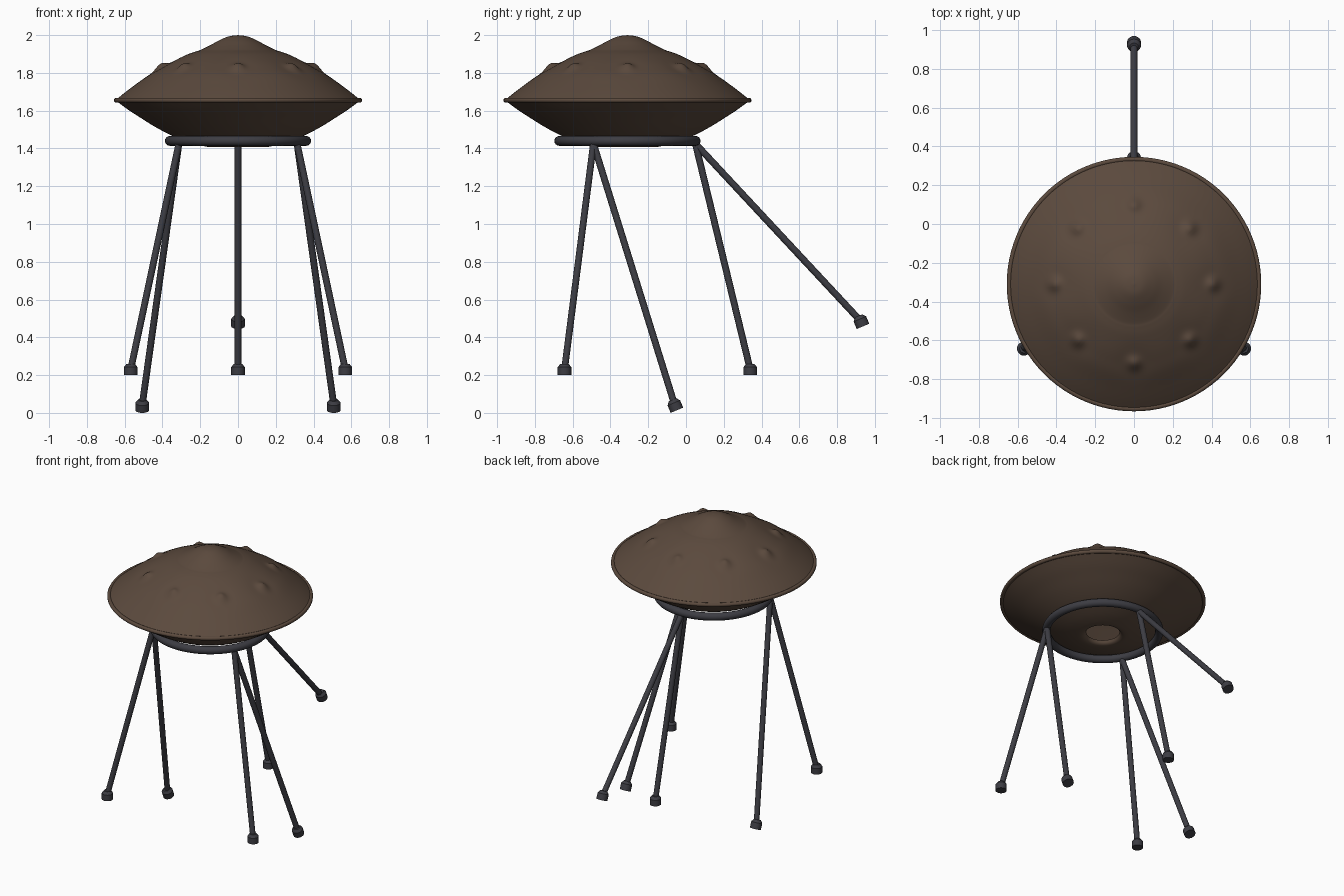
import bpy, bmesh, math
from mathutils import Vector, Matrix

if "Cube" in bpy.data.objects:
    bpy.data.objects.remove(bpy.data.objects["Cube"])

CY = -0.31  # drum axis in y


def material(name, rgb):
    m = bpy.data.materials.new(name)
    m.diffuse_color = (*rgb, 1)
    m.use_nodes = True
    m.node_tree.nodes["Principled BSDF"].inputs["Base Color"].default_value = m.diffuse_color
    return m


BROWN = material("bronze_brown", (0.105, 0.068, 0.047))
DARK = material("dark_steel", (0.046, 0.046, 0.056))


def lathe(name, profile, mat, segs=96, matrix=Matrix.Translation((0, CY, 0)),
          closed=False, relief=None, angle=50):
    """Spin (radius, height) points about z; order runs top, outside, bottom."""
    bm = bmesh.new()
    rings = []
    for r, z in profile:
        ring = []
        for j in range(segs):
            a = 2 * math.pi * j / segs
            x, y = r * math.cos(a), r * math.sin(a)
            dz = relief(x, y) if relief else 0
            ring.append(bm.verts.new((x, y, z + dz)))
        rings.append(ring)
    n = len(rings)
    for i in range(n if closed else n - 1):
        p, q = rings[i], rings[(i + 1) % n]
        for j in range(segs):
            k = (j + 1) % segs
            bm.faces.new((p[j], q[j], q[k], p[k]))
    bmesh.ops.remove_doubles(bm, verts=bm.verts, dist=1e-5)
    bm.transform(matrix)
    me = bpy.data.meshes.new(name)
    bm.to_mesh(me)
    bm.free()
    ob = bpy.data.objects.new(name, me)
    bpy.context.collection.objects.link(ob)
    me.materials.append(mat)
    bpy.ops.object.select_all(action='DESELECT')
    ob.select_set(True)
    bpy.context.view_layer.objects.active = ob
    bpy.ops.object.shade_smooth_by_angle(angle=math.radians(angle))
    return ob


def smooth(points, steps):
    """Catmull-Rom curve through the profile points."""
    p = [Vector(c) for c in points]
    p = [p[0] * 2 - p[1]] + p + [p[-1] * 2 - p[-2]]
    out = []
    for i in range(1, len(p) - 2):
        a, b, c, d = p[i - 1:i + 3]
        for s in range(steps):
            t = s / steps
            out.append(0.5 * (2 * b + (c - a) * t + (2 * a - 5 * b + 4 * c - d) * t * t
                              + (3 * b - a - 3 * c + d) * t ** 3))
    return [tuple(v) for v in out + [p[-2]]]


def circle(radius, z, thick, n):
    return [(radius + thick * math.sin(2 * math.pi * i / n),
             z + thick * math.cos(2 * math.pi * i / n)) for i in range(n)]


# Upper shell with central dome and eight raised note dimples
notes = [(0.41 * math.cos(i * math.pi / 4), 0.41 * math.sin(i * math.pi / 4))
         for i in range(8)]


def note_relief(x, y):
    h = 0
    for nx, ny in notes:
        d2 = (x - nx) ** 2 + (y - ny) ** 2
        h += 0.029 * math.exp(-d2 / 0.034 ** 2) - 0.009 * math.exp(-d2 / 0.075 ** 2)
    return h


top = [(0, 2.0), (0.05, 1.993), (0.1, 1.972), (0.15, 1.945), (0.2, 1.921),
       (0.225, 1.913), (0.27, 1.897), (0.35, 1.861), (0.41, 1.829), (0.47, 1.793),
       (0.545, 1.737), (0.6, 1.695), (0.648, 1.656)]
lathe("upper_shell", smooth(top, 6), BROWN, 160, relief=note_relief)

# Lower shell, ending in an open port with an inward neck
bottom = [(0.648, 1.654), (0.58, 1.604), (0.52, 1.565), (0.44, 1.515), (0.35, 1.468),
          (0.25, 1.43), (0.18, 1.412), (0.14, 1.407), (0.118, 1.414), (0.106, 1.432)]
lathe("lower_shell", smooth(bottom, 4), BROWN, 96)

# Rim bead
lathe("rim", circle(0.644, 1.655, 0.013, 10), BROWN, 96, closed=True)

# Stand ring
lathe("stand_ring", circle(0.361, 1.44, 0.026, 16), DARK, 96, closed=True)

# Legs: start on the ring, centre of the foot sole, foot tilt about x
TILT = 0.4
legs = [("back_inner", (0, 0.05, 1.425), (0, 0.34, 0.2), 0),
        ("back_outer", (0, 0.05, 1.425), (0, 0.937, 0.458), TILT)]
for side, s in (("left", -1), ("right", 1)):
    legs += [(side + "_outer", (s * 0.313, -0.49, 1.425), (s * 0.568, -0.643, 0.2), 0),
             (side + "_inner", (s * 0.313, -0.49, 1.425), (s * 0.507, -0.048, 0.014), TILT)]

foot = [(0, 0.06), (0.022, 0.06), (0.036, 0.042), (0.036, 0.0), (0, 0.0)]
for name, start, sole, tilt in legs:
    place = Matrix.Translation(sole) @ Matrix.Rotation(tilt, 4, 'X')
    lathe(name + "_foot", foot, DARK, 20, place, angle=30)
    a, b = Vector(start), place @ Vector((0, 0, 0.03))
    axis = a - b
    turn = axis.to_track_quat('Z', 'Y').to_matrix().to_4x4()
    tube = [(0, axis.length), (0.018, axis.length), (0.018, 0), (0, 0)]
    lathe(name + "_leg", tube, DARK, 16, Matrix.Translation(b) @ turn)
